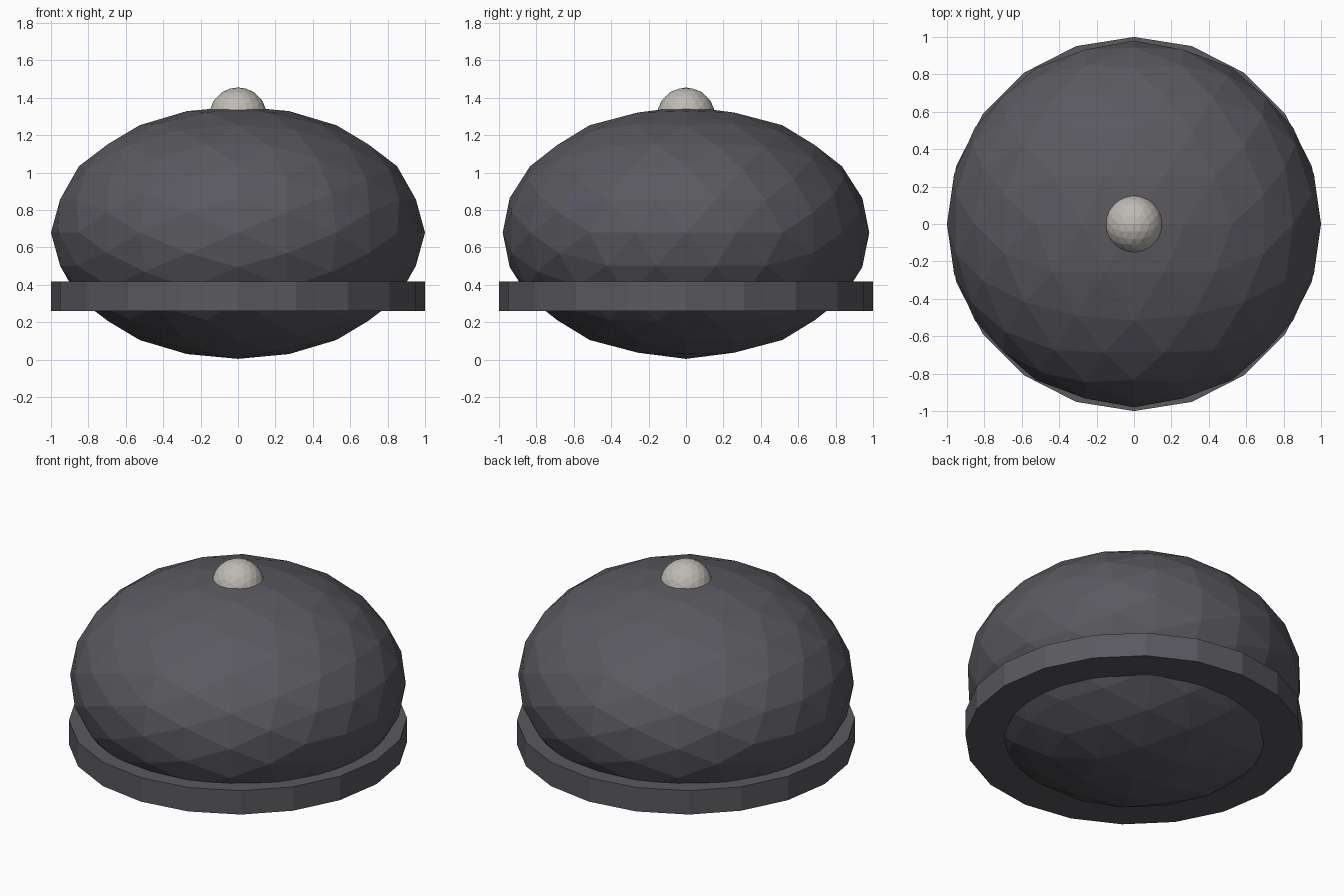
import bpy, bmesh, math
from mathutils import Vector

if "Cube" in bpy.data.objects:
    bpy.data.objects.remove(bpy.data.objects["Cube"])


def material(name, rgb):
    m = bpy.data.materials.new(name)
    m.diffuse_color = (*rgb, 1)
    m.use_nodes = True
    m.node_tree.nodes["Principled BSDF"].inputs["Base Color"].default_value = m.diffuse_color
    return m


def finish(bm, name, mat):
    bmesh.ops.recalc_face_normals(bm, faces=bm.faces)
    me = bpy.data.meshes.new(name)
    bm.to_mesh(me)
    bm.free()
    me.materials.append(mat)
    ob = bpy.data.objects.new(name, me)
    bpy.context.collection.objects.link(ob)
    return ob


def faceted_ball(name, centre, radii, levels, mat):
    # icosahedron with an edge on top, split and pushed out to a sphere
    bm = bmesh.new()
    g = (1 + 5 ** 0.5) / 2
    for a in (-1, 1):
        for b in (-g, g):
            for co in ((a, 0, b), (0, b, a), (b, a, 0)):
                bm.verts.new(Vector(co).normalized())
    bmesh.ops.convex_hull(bm, input=bm.verts[:])
    for _ in range(levels):
        bmesh.ops.subdivide_edges(bm, edges=bm.edges[:], cuts=1, use_grid_fill=True)
        for v in bm.verts:
            v.co.normalize()
    bmesh.ops.scale(bm, vec=radii, verts=bm.verts)
    bmesh.ops.translate(bm, vec=centre, verts=bm.verts)
    return finish(bm, name, mat)


dark = material("dark_grey", (0.10, 0.10, 0.115))
light = material("warm_grey", (0.52, 0.49, 0.45))

# Squashed bowl and dome
faceted_ball("dome", (0, 0, 0.679), (1.0, 0.98, 0.675), 2, dark)

# Knob sunk into the top
faceted_ball("knob", (0, 0, 1.30), (0.155, 0.155, 0.155), 2, light)

# Twenty-sided brim
bm = bmesh.new()
bmesh.ops.create_cone(bm, cap_ends=True, segments=20, radius1=1, radius2=1, depth=0.156)
bmesh.ops.translate(bm, vec=(0, 0, 0.339), verts=bm.verts)
finish(bm, "brim", dark)
